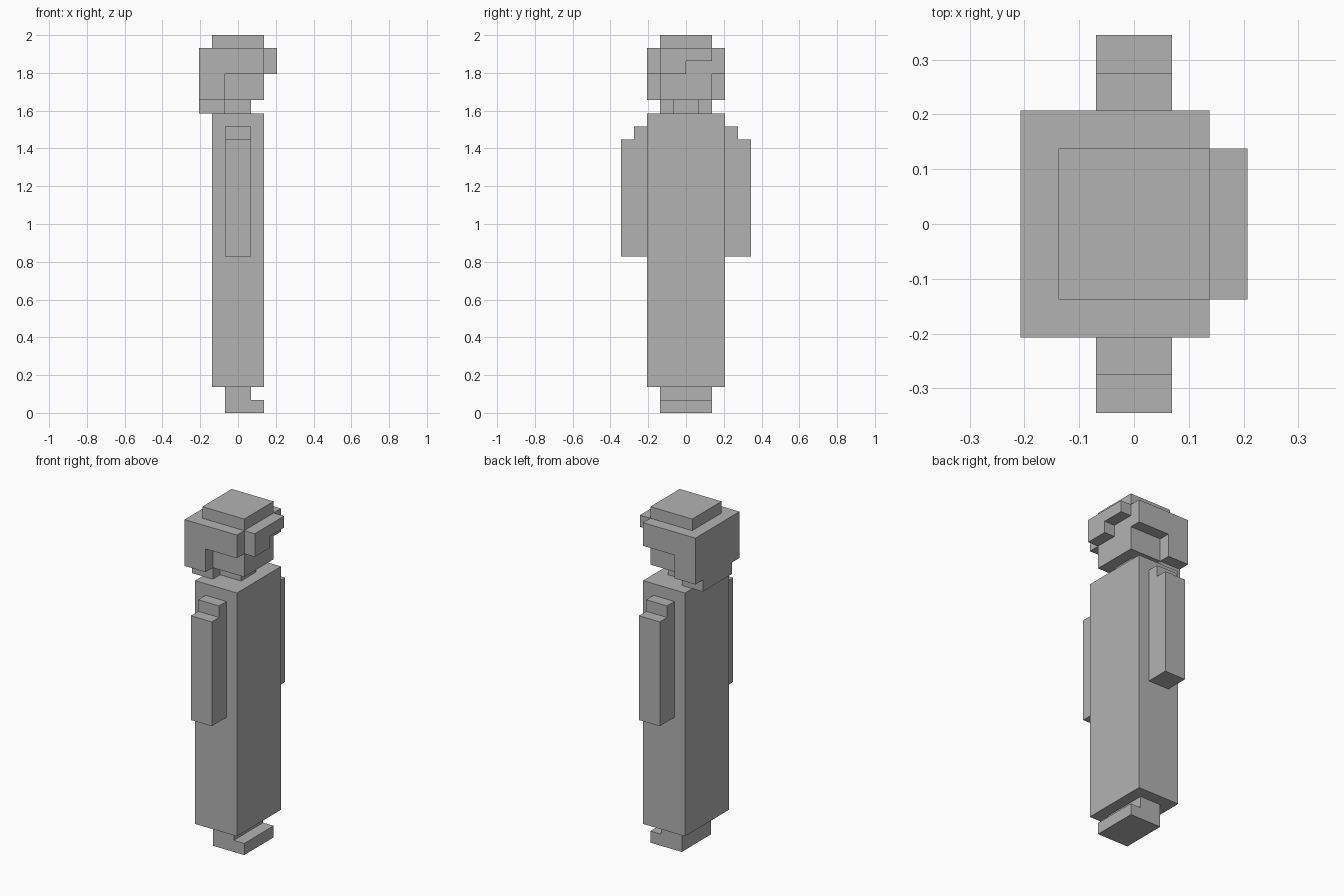
import bpy
import bmesh

cube = bpy.data.objects.get("Cube")
if cube:
    bpy.data.objects.remove(cube, do_unlink=True)

U = 2 / 29  # one block of the grid

grey = bpy.data.materials.new("plain grey")
grey.use_nodes = True
colour = (0.45, 0.45, 0.45, 1)
grey.diffuse_color = colour
grey.node_tree.nodes["Principled BSDF"].inputs["Base Color"].default_value = colour


def slab(name, axis, start, end, profile):
    """Extrude a side profile along x or y, all in block units."""
    bm = bmesh.new()
    verts = []
    for a, z in profile:
        co = (start, a, z) if axis == "x" else (a, start, z)
        verts.append(bm.verts.new([c * U for c in co]))
    face = bm.faces.new(verts)
    grown = bmesh.ops.extrude_face_region(bm, geom=[face])["geom"]
    depth = (end - start) * U
    shift = (depth, 0, 0) if axis == "x" else (0, depth, 0)
    bmesh.ops.translate(bm, vec=shift, verts=[g for g in grown if isinstance(g, bmesh.types.BMVert)])
    bmesh.ops.recalc_face_normals(bm, faces=bm.faces)
    mesh = bpy.data.meshes.new(name)
    bm.to_mesh(mesh)
    bm.free()
    mesh.materials.append(grey)
    obj = bpy.data.objects.new(name, mesh)
    bpy.context.collection.objects.link(obj)
    return obj


def box(name, x0, x1, half_y, z0, z1):
    return slab(name, "y", -half_y, half_y, [(x0, z0), (x1, z0), (x1, z1), (x0, z1)])


# Feet with the toes stepping forward
slab("feet", "y", -2, 2, [(-1, 0), (2, 0), (2, 1), (1, 1), (1, 2), (-1, 2)])

# Long robe
box("robe", -2, 2, 3, 2, 23)

# Arms with stepped shoulders, mirrored across y
for name, s in (("right_arm", -1), ("left_arm", 1)):
    outline = [(3, 12), (5, 12), (5, 21), (4, 21), (4, 22), (3, 22)]
    slab(name, "x", -1, 1, [(s * y, z) for y, z in outline])

# Neck and face
box("neck", -1, 1, 1, 23, 24)
box("face", -1, 2, 2, 24, 26)

# Hair: cap running down the back, nape, crown and uneven fringe
slab("hair_cap", "y", -3, 3, [(-3, 24), (-1, 24), (-1, 26), (2, 26), (2, 28), (-3, 28)])
box("hair_nape", -3, -1, 2, 23, 24)
box("hair_crown", -2, 2, 2, 28, 29)
slab("hair_fringe", "x", 2, 3, [(-2, 26), (0, 26), (0, 27), (2, 27), (2, 28), (-2, 28)])
